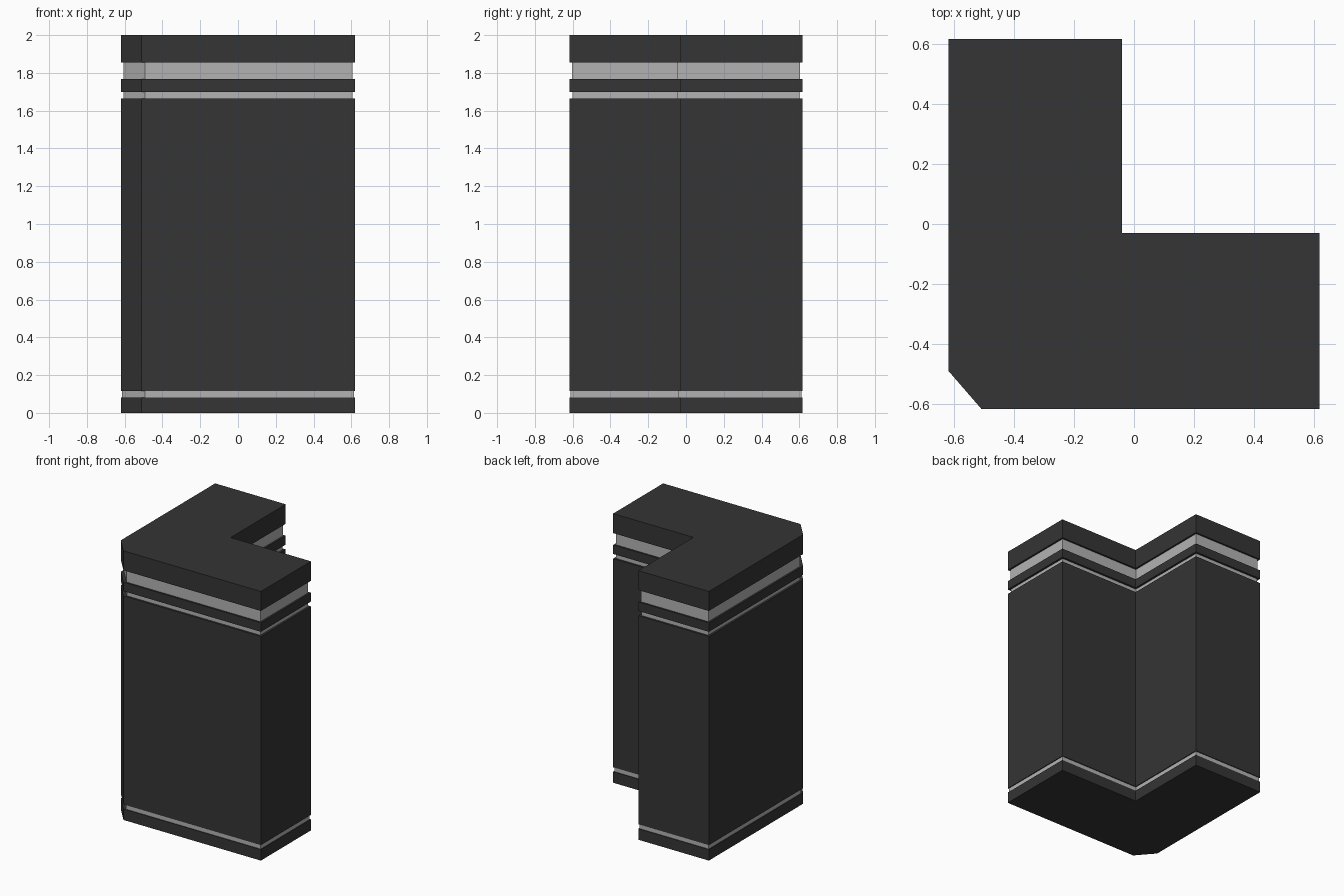
import bpy
import bmesh

if "Cube" in bpy.data.objects:
    bpy.data.objects.remove(bpy.data.objects["Cube"])


def material(name, color):
    m = bpy.data.materials.new(name)
    m.diffuse_color = color
    m.use_nodes = True
    m.node_tree.nodes["Principled BSDF"].inputs["Base Color"].default_value = m.diffuse_color
    return m


dark = material("dark_cladding", (0.035, 0.035, 0.035, 1))
glass = material("pale_glazing", (0.45, 0.45, 0.45, 0.8))


def outline(d, cut):
    """L-shaped plan inset by d, with the front left corner cut back by cut."""
    return [(-0.62 + d, -0.49 + cut), (-0.51 + cut, -0.617 + d),
            (0.62 - d, -0.617 + d), (0.62 - d, -0.03 - d),
            (-0.04 - d, -0.03 - d), (-0.04 - d, 0.617 - d),
            (-0.62 + d, 0.617 - d)]


def prism(name, profile, z0, z1, mat, capped=True):
    bm = bmesh.new()
    low = [bm.verts.new((x, y, z0)) for x, y in profile]
    high = [bm.verts.new((x, y, z1)) for x, y in profile]
    n = len(profile)
    for i in range(n):
        j = (i + 1) % n
        bm.faces.new((low[i], low[j], high[j], high[i]))
    if capped:
        bm.faces.new(low[::-1])
        bm.faces.new(high)
    mesh = bpy.data.meshes.new(name)
    bm.to_mesh(mesh)
    bm.free()
    mesh.materials.append(mat)
    obj = bpy.data.objects.new(name, mesh)
    bpy.context.collection.objects.link(obj)
    return obj


# Dark solid tiers
for name, z0, z1 in [("base_plinth", 0, 0.082), ("main_block", 0.115, 1.665),
                     ("upper_band", 1.70, 1.767), ("roof_slab", 1.855, 2.0)]:
    prism(name, outline(0, 0), z0, z1, dark)

# Recessed pale strips between the tiers
for name, z0, z1, d in [("base_strip", 0.082, 0.115, 0.006),
                        ("lower_window_strip", 1.665, 1.70, 0.015),
                        ("upper_window_strip", 1.767, 1.855, 0.013)]:
    prism(name, outline(d, 0.017), z0, z1, glass, capped=False)
